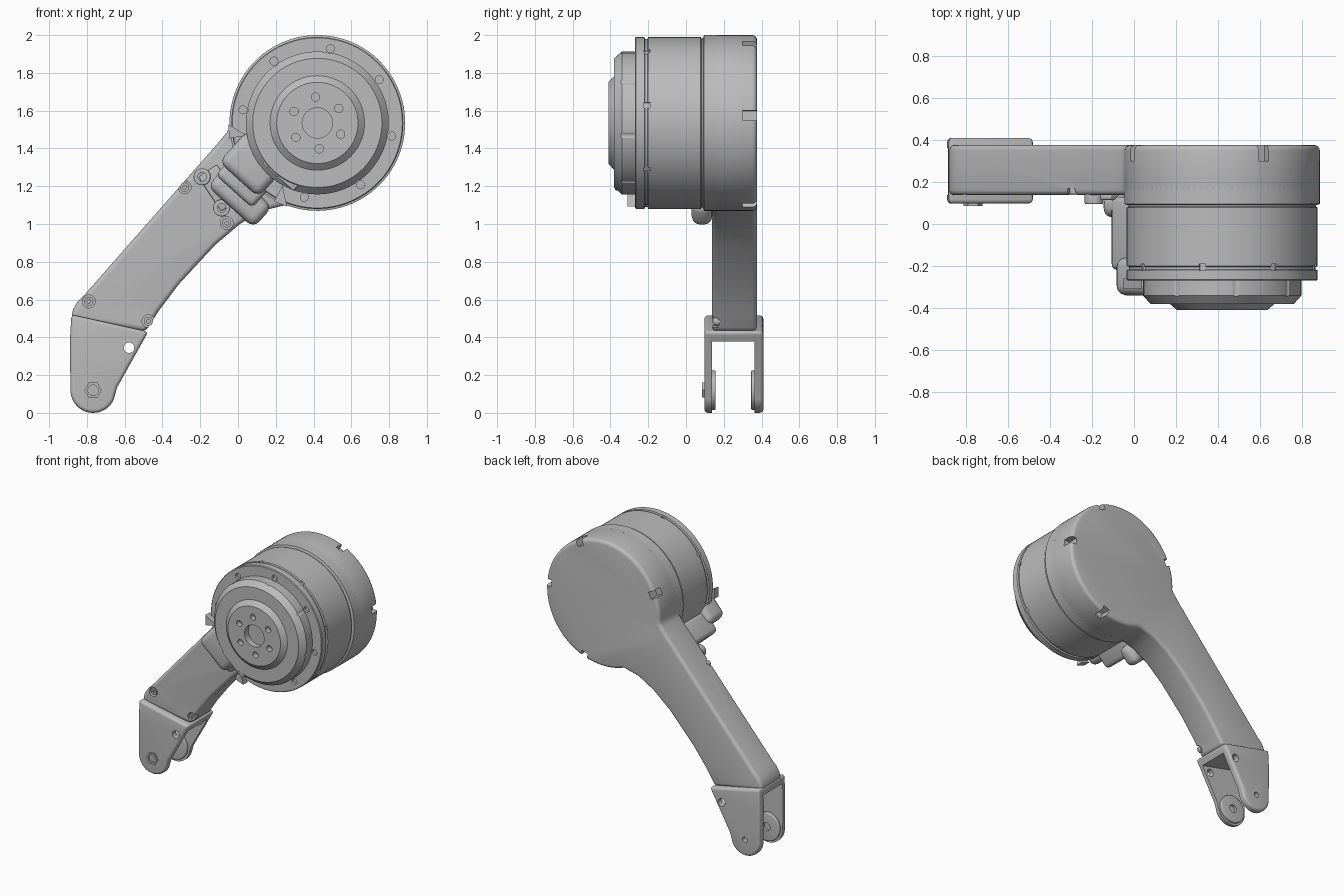
import bpy, bmesh
from math import sin, cos, pi, radians

if "Cube" in bpy.data.objects:
    bpy.data.objects.remove(bpy.data.objects["Cube"])

grey = bpy.data.materials.new("plain grey")
grey.use_nodes = True
grey.diffuse_color = (0.5, 0.5, 0.5, 1)
grey.node_tree.nodes["Principled BSDF"].inputs["Base Color"].default_value = (0.5, 0.5, 0.5, 1)

CX, CZ, R = 0.42, 1.535, 0.465      # motor axis and cover radius
PX, PZ = -0.767, 0.12               # fork pivot
TILT = radians(-42)                 # cable duct slant


def finish(name, bm):
    bmesh.ops.recalc_face_normals(bm, faces=bm.faces)
    mesh = bpy.data.meshes.new(name)
    bm.to_mesh(mesh)
    bm.free()
    mesh.materials.append(grey)
    ob = bpy.data.objects.new(name, mesh)
    bpy.context.collection.objects.link(ob)
    return ob


def apply(ob, kind, **settings):
    mod = ob.modifiers.new(kind, kind)
    for key, value in settings.items():
        setattr(mod, key, value)
    bpy.context.view_layer.objects.active = ob
    bpy.ops.object.modifier_apply(modifier=mod.name)


def prism(name, outline, y0, y1, bevel=0):
    """Outline in x and z, extruded along y."""
    bm = bmesh.new()
    face = bm.faces.new([bm.verts.new((x, y0, z)) for x, z in outline])
    new = bmesh.ops.extrude_face_region(bm, geom=[face])["geom"]
    verts = [v for v in new if isinstance(v, bmesh.types.BMVert)]
    bmesh.ops.translate(bm, verts=verts, vec=(0, y1 - y0, 0))
    ob = finish(name, bm)
    if bevel:
        apply(ob, "BEVEL", width=bevel, segments=4, limit_method="ANGLE", angle_limit=radians(40))
    return ob


def arc(x, z, r, a0, a1, n):
    angles = [radians(a0 + (a1 - a0) * i / n) for i in range(n + 1)]
    return [(x + r * cos(a), z + r * sin(a)) for a in angles]


def disc(name, x, z, r, y0, y1, sides=24, bevel=0):
    return prism(name, arc(x, z, r, 0, 360, sides)[:-1], y0, y1, bevel)


def rect(x, z, w, h, a):
    corners = [(-w / 2, -h / 2), (w / 2, -h / 2), (w / 2, h / 2), (-w / 2, h / 2)]
    return [(x + u * cos(a) - v * sin(a), z + u * sin(a) + v * cos(a)) for u, v in corners]


def lathe(name, profile, sides=96):
    """Profile of radius and y, turned about the motor axis."""
    bm = bmesh.new()
    verts = [bm.verts.new((CX + r, y, CZ)) for r, y in profile]
    edges = [bm.edges.new(pair) for pair in zip(verts, verts[1:])]
    bmesh.ops.spin(bm, geom=verts + edges, cent=(CX, 0, CZ), axis=(0, 1, 0),
                   angle=2 * pi, steps=sides, use_merge=True)
    bmesh.ops.remove_doubles(bm, verts=bm.verts, dist=1e-5)
    return finish(name, bm)


def cut(ob, cutters):
    for c in cutters:
        c.hide_render = True
        apply(ob, "BOOLEAN", operation="DIFFERENCE", object=c, solver="EXACT")
        bpy.data.objects.remove(c)


def ring(r, degrees):
    a = radians(degrees)
    return CX + r * cos(a), CZ + r * sin(a)


# Motor housing with grooves
housing = lathe("motor_housing", [
    (0, .18), (R, .18), (R, .095), (.447, .09), (.447, .083), (.455, .078), (.455, -.2),
    (.445, -.204), (.445, -.216), (.455, -.22), (.455, -.265), (.45, -.27), (0, -.27)])
bolts = [-10 + 45 * i for i in range(8) if i != 5]
cut(housing, [disc("cutter", *ring(.4, a), .021, -.3, -.25) for a in bolts])
cut(housing, [prism("cutter", rect(*ring(.455, a), .03, .03, radians(a)), -.222, -.19)
              for a in range(12, 360, 45)])

# Front output ring, scalloped for the bolts, with a drilled hub
output = lathe("output_hub", [
    (0, -.262), (.378, -.262), (.378, -.34), (.342, -.38), (.25, -.38), (.215, -.41),
    (.08, -.41), (.08, -.365), (0, -.365)])
cut(output, [disc("cutter", *ring(.4, a), .027, -.45, -.25) for a in bolts])
cut(output, [disc("cutter", *ring(.137, 94 + 60 * i), .022, -.45, -.37) for i in range(6)])

# Rear cover and arm share one outline
arm = prism("arm_cover", arc(CX, CZ, R, 183, -111, 80) + [
    (.13, 1.07), (.01, 1.0), (-.12, .89), (-.31, .685), (-.42, .54), (-.49, .43),
    (-.885, .5), (-.872, .55), (-.85, .588), (-.82, .617), (-.1, 1.435), (-.06, 1.485)],
    .137, .376, .025)
cut(arm, [prism("cutter", rect(*ring(.45, a), .06, .052, radians(a)), .3, .4)
          for a in (5, 65, 157, 290)])
screws = [(-.283, 1.195), (-.06, 1.005), (-.79, .59), (-.474, .485)]
cut(arm, [disc("cutter", x, z, .034, .1, .17) for x, z in screws])
for x, z in screws:
    screw = disc("arm_screw", x, z, .024, .145, .18, 20)
    cut(screw, [disc("cutter", x, z, .011, .1, .16, 6)])

# Fork with slot, inner bosses and drilled holes
fork = prism("fork", [(-.882, .52), (-.89, .38)] + arc(PX, PZ, .12, 180, 335, 20)
             + [(-.64, .135), (-.475, .43)], .097, .41, .02)
cut(fork, [prism("cutter", [(-1, .49), (-1, -.1), (-.3, -.1), (-.3, .33)], .137, .362)])
cut(fork, [disc("cutter", -.577, .345, .028, 0, .5), disc("cutter", PX, PZ, .02, .3, .5)])
for y0, y1 in ((.13, .157), (.345, .368)):
    boss = disc("fork_boss", PX, PZ, .104, y0, y1, 40, .006)
    cut(boss, [disc("cutter", PX, PZ, .03, .1, .42)])
pivot = disc("pivot_nut", PX, PZ, .046, .086, .12, 6)
cut(pivot, [disc("cutter", PX, PZ, .028, .05, .1)])

# Cable duct from the front flange back to the arm
prism("duct_head", rect(.08, 1.32, .28, .23, TILT), -.34, -.16, .045)
prism("duct_neck", rect(.035, 1.235, .26, .17, TILT), -.22, .13, .03)
prism("duct_foot", rect(.01, 1.145, .33, .15, TILT), .03, .14, .045)
prism("duct_base", rect(-.1, 1.19, .22, .12, TILT - .25), .115, .145, .01)
prism("duct_clip", rect(.235, 1.275, .22, .07, TILT), -.375, -.27, .006)
for x, z in ((-.19, 1.25), (-.087, 1.085)):
    ear = disc("duct_ear", x, z, .045, .095, .145, 28, .006)
    cut(ear, [disc("cutter", x, z, .023, .05, .12)])

# Small fins beside the duct
for a, b in ((181, 190), (250, 241)):
    prism("flange_fin", [ring(.47, a), ring(.475, b), ring(.38, b)], -.31, -.26)

for ob in bpy.context.view_layer.objects:
    ob.select_set(ob.type == "MESH")
bpy.ops.object.shade_smooth_by_angle(angle=radians(35))
